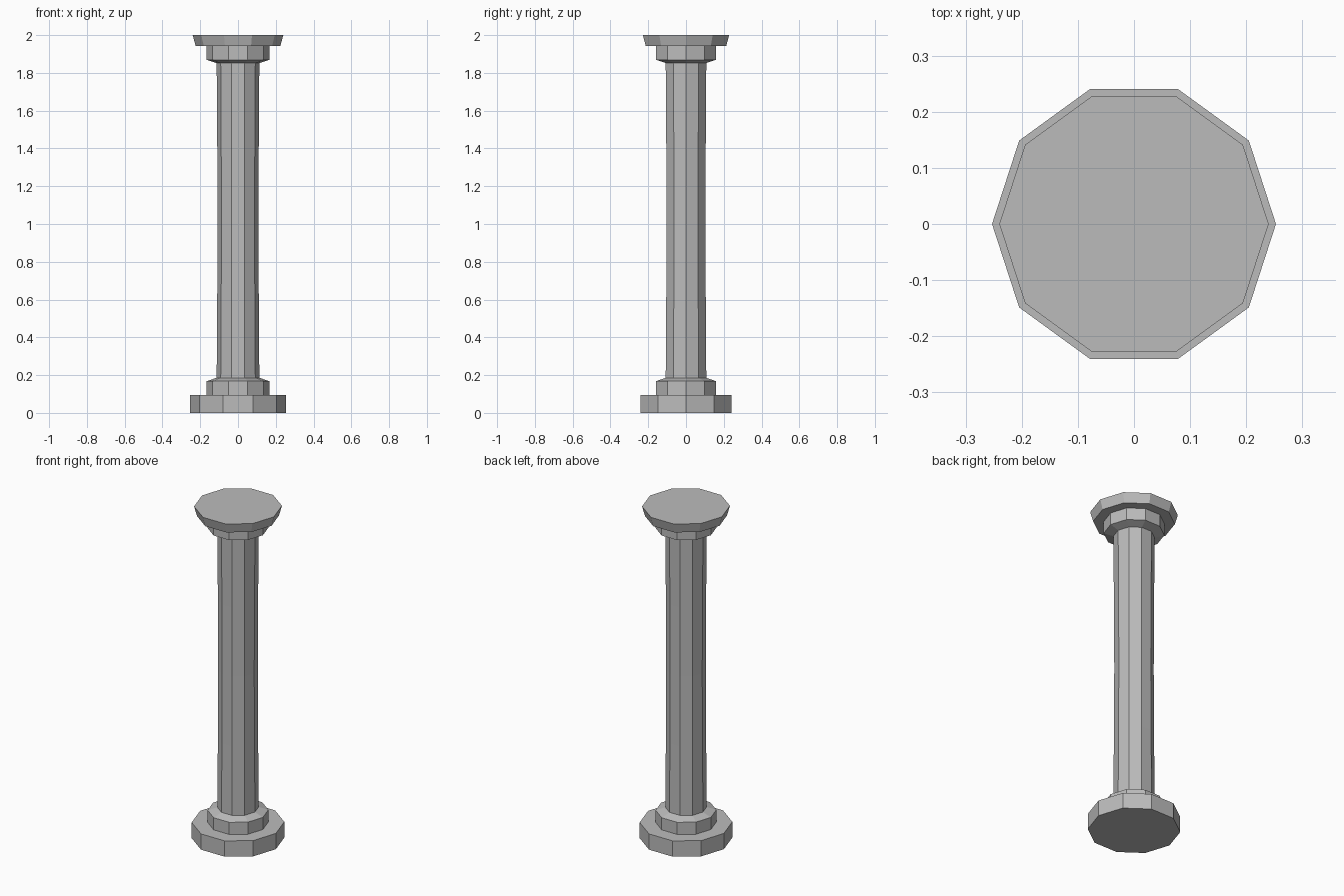
import bpy, bmesh, math

if "Cube" in bpy.data.objects:
    bpy.data.objects.remove(bpy.data.objects["Cube"])

stone = bpy.data.materials.new("grey stone")
stone.diffuse_color = (0.5, 0.5, 0.5, 1)
stone.use_nodes = True
stone.node_tree.nodes["Principled BSDF"].inputs["Base Color"].default_value = stone.diffuse_color
SIDES = 10


def lathe(name, profile):
    """Ten-sided solid from (radius, height) pairs, bottom to top."""
    bm = bmesh.new()
    rings = []
    for r, z in profile:
        rings.append([bm.verts.new((r * math.cos(math.tau * i / SIDES),
                                    r * math.sin(math.tau * i / SIDES), z))
                      for i in range(SIDES)])
    for low, high in zip(rings, rings[1:]):
        for i in range(SIDES):
            j = (i + 1) % SIDES
            bm.faces.new((low[i], low[j], high[j], high[i]))
    bm.faces.new(rings[0][::-1])
    bm.faces.new(rings[-1])
    mesh = bpy.data.meshes.new(name)
    bm.to_mesh(mesh)
    bm.free()
    mesh.materials.append(stone)
    ob = bpy.data.objects.new(name, mesh)
    bpy.context.collection.objects.link(ob)
    return ob


# base slab and top slab
lathe("base_slab", [(0.253, 0), (0.253, 0.095)])
lathe("top_slab", [(0.224, 1.942), (0.24, 2.0)])

# shaft with a collar at each end, very slightly waisted in the middle
lathe("shaft", [(0.166, 0.095), (0.166, 0.168), (0.113, 0.186),
                (0.11, 0.6), (0.108, 1.02), (0.11, 1.44),
                (0.113, 1.852), (0.166, 1.869), (0.166, 1.942)])
